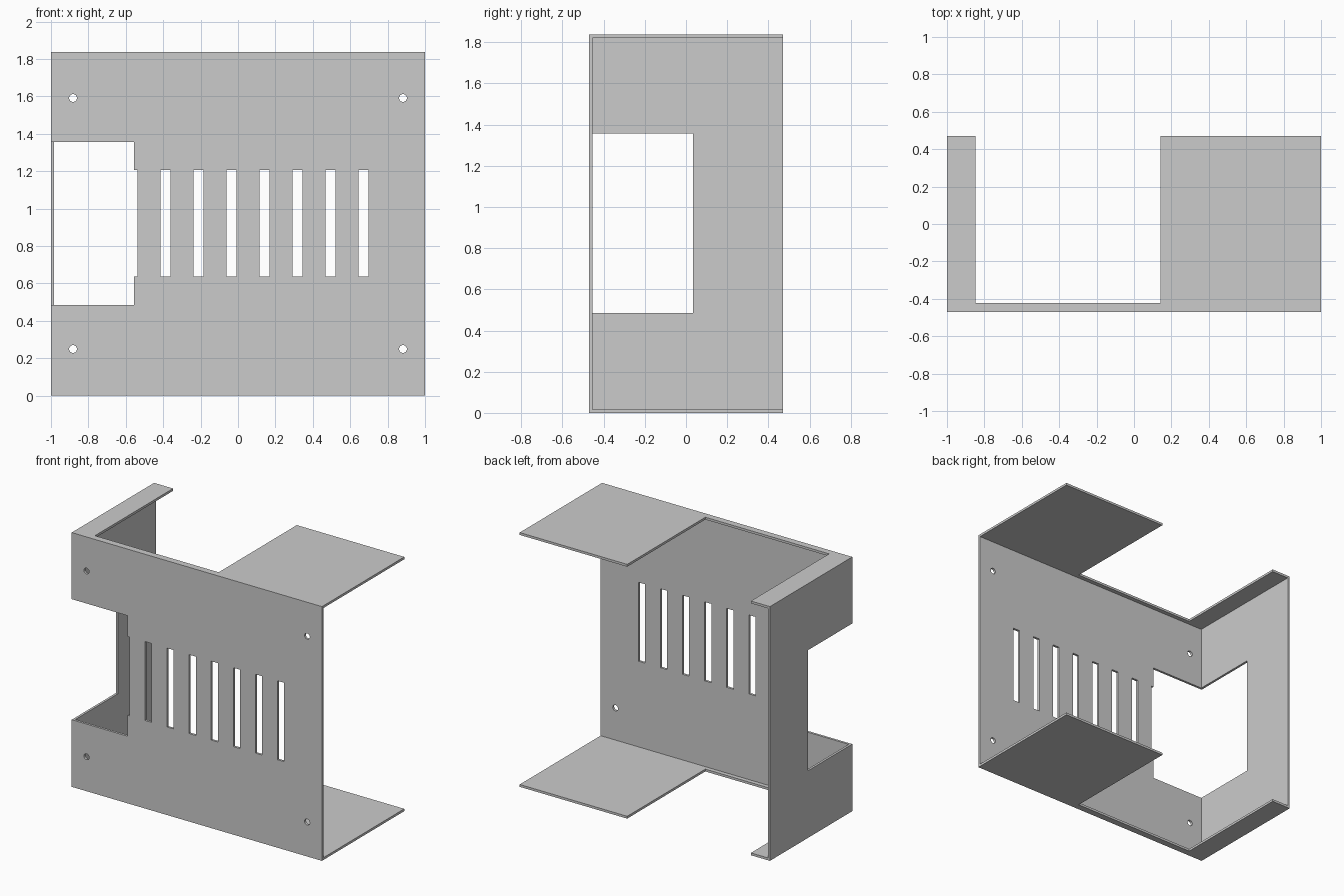
import bpy
import math

if "Cube" in bpy.data.objects:
    bpy.data.objects.remove(bpy.data.objects["Cube"])

W, D, H, T = 1.0, 0.47, 1.837, 0.017   # half width, half depth, height, sheet thickness


def box(name, x, y, z):
    """Box from (min, max) ranges."""
    bpy.ops.mesh.primitive_cube_add(size=1, location=[sum(r) / 2 for r in (x, y, z)])
    ob = bpy.context.object
    ob.name = name
    ob.scale = [r[1] - r[0] for r in (x, y, z)]
    bpy.ops.object.transform_apply(location=True, rotation=True, scale=True)
    return ob


def cut(target, cutter):
    """Subtract a cutter and remove it."""
    mod = target.modifiers.new(cutter.name, 'BOOLEAN')
    mod.operation = 'DIFFERENCE'
    mod.solver = 'EXACT'
    mod.object = cutter
    bpy.context.view_layer.objects.active = target
    bpy.ops.object.modifier_apply(modifier=mod.name)
    bpy.data.objects.remove(cutter, do_unlink=True)


# Sheet metal shell: front, left, top and bottom walls, open at back and right
panel = box("vented_bracket", (-W, W), (-D, D), (0, H))
cut(panel, box("hollow", (-W + T, W + 0.1), (-D + T, D + 0.1), (T, H - T)))

# Wide notch through the top and bottom flanges
cut(panel, box("flange_notch", (-0.848, 0.141), (-0.422, D + 0.1), (-0.1, H + 0.1)))

# Window wrapping the front left corner
cut(panel, box("corner_window", (-W - 0.1, -0.555), (-D - 0.1, 0.034), (0.485, 1.356)))

# Row of vent slots; the last one runs into the window
for i in range(8):
    cx = 0.671 - 0.1765 * i
    cut(panel, box("slot", (cx - 0.0265, cx + 0.0265), (-D - 0.1, -D + 0.1), (0.636, 1.206)))

# Four screw holes in the front
for x in (-0.882, 0.882):
    for z in (0.249, 1.591):
        bpy.ops.mesh.primitive_cylinder_add(vertices=32, radius=0.021, depth=0.1,
                                            location=(x, -D, z), rotation=(math.pi / 2, 0, 0))
        hole = bpy.context.object
        hole.name = "screw_hole"
        cut(panel, hole)

# Smooth hole walls, keep sheet edges sharp
bpy.ops.object.select_all(action='DESELECT')
panel.select_set(True)
bpy.context.view_layer.objects.active = panel
bpy.ops.object.shade_smooth_by_angle(angle=math.radians(30))
